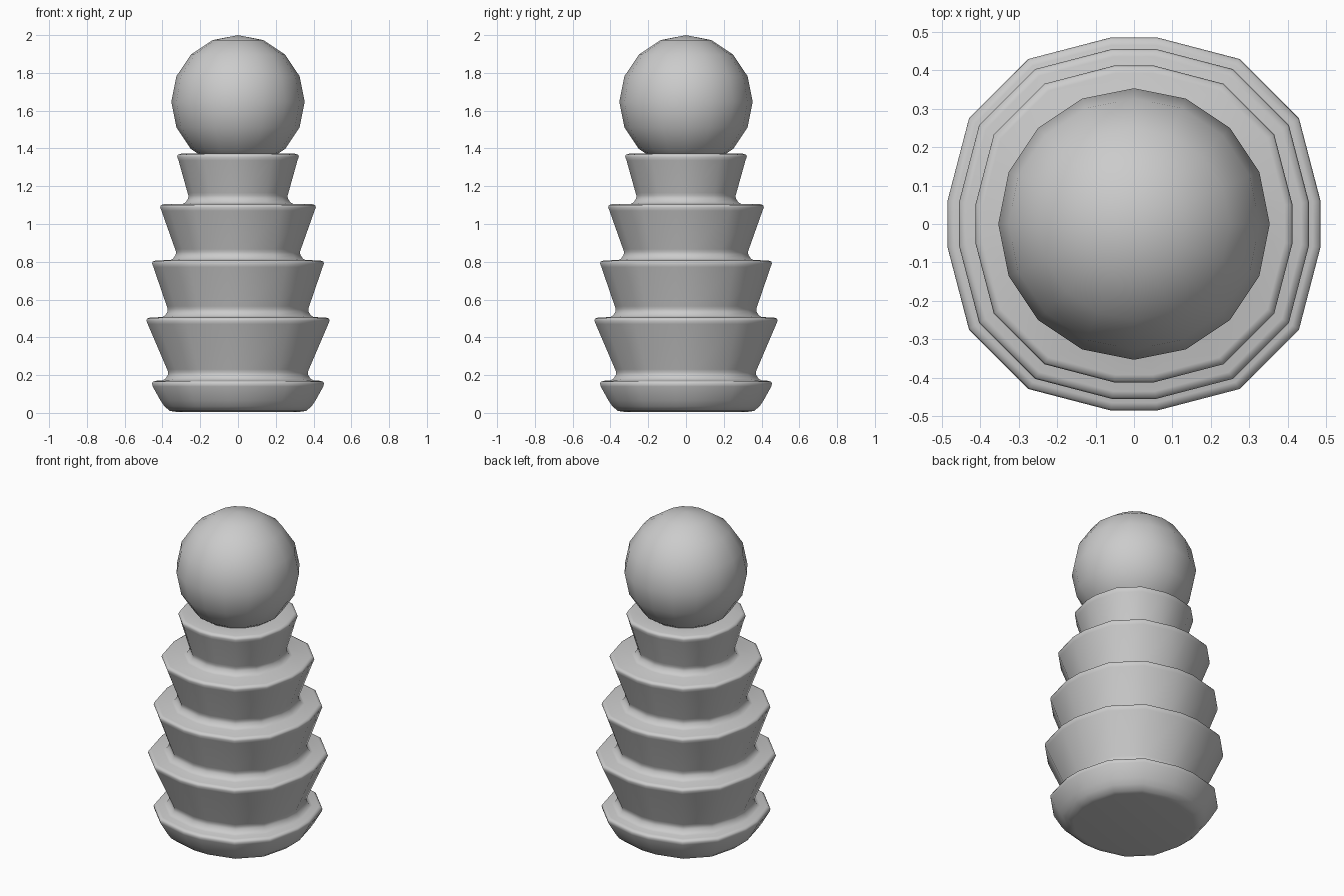
import bpy, bmesh

if "Cube" in bpy.data.objects:
    bpy.data.objects.remove(bpy.data.objects["Cube"])

# Cross-section for one quadrant: 16 uneven sides, half-width 1
quad = [(1, 0.125), (0.885, 0.566), (0.566, 0.885), (0.125, 1)]
section = []
for c, s in [(1, 0), (0, 1), (-1, 0), (0, -1)]:
    section += [(x * c - y * s, x * s + y * c) for x, y in quad]

# Profile (half-width, z): rounded base, then flared tiers
profile = [(0.33, 0.006), (0.36, 0.01), (0.39, 0.035), (0.41, 0.065),
           (0.452, 0.14), (0.455, 0.155), (0.45, 0.165), (0.435, 0.17)]
# neck half-width, lip half-width, bottom z, top z
tiers = [(0.37, 0.485, 0.17, 0.505),
         (0.372, 0.455, 0.505, 0.807),
         (0.328, 0.412, 0.807, 1.105),
         (0.262, 0.322, 1.105, 1.372)]
for neck, lip, z0, z1 in tiers:
    profile += [(neck + 0.03, z0 + 0.002), (neck + 0.015, z0 + 0.01),
                (neck + 0.002, z0 + 0.03), (neck, z0 + 0.045),
                (neck + 0.005, z0 + 0.06),
                (lip - 0.007, z1 - 0.035), (lip, z1 - 0.017),
                (lip - 0.004, z1 - 0.005), (lip - 0.02, z1)]
profile.append((0.2, 1.372))

# Tiered body
bm = bmesh.new()
rings = [[bm.verts.new((x * r, y * r, z)) for x, y in section] for r, z in profile]
n = len(section)
for a, b in zip(rings, rings[1:]):
    for i in range(n):
        j = (i + 1) % n
        bm.faces.new((a[i], a[j], b[j], b[i]))
bm.faces.new(rings[0][::-1])
bm.faces.new(rings[-1])
for f in bm.faces:
    f.smooth = True
mesh = bpy.data.meshes.new("tiered_body")
bm.to_mesh(mesh)
bm.free()
bpy.context.collection.objects.link(bpy.data.objects.new("tiered_body", mesh))

# Ball on top
bpy.ops.mesh.primitive_uv_sphere_add(segments=16, ring_count=8, radius=0.353,
                                     location=(0, 0, 1.647))
ball = bpy.context.object
ball.name = "top_ball"
bpy.ops.object.shade_smooth()
